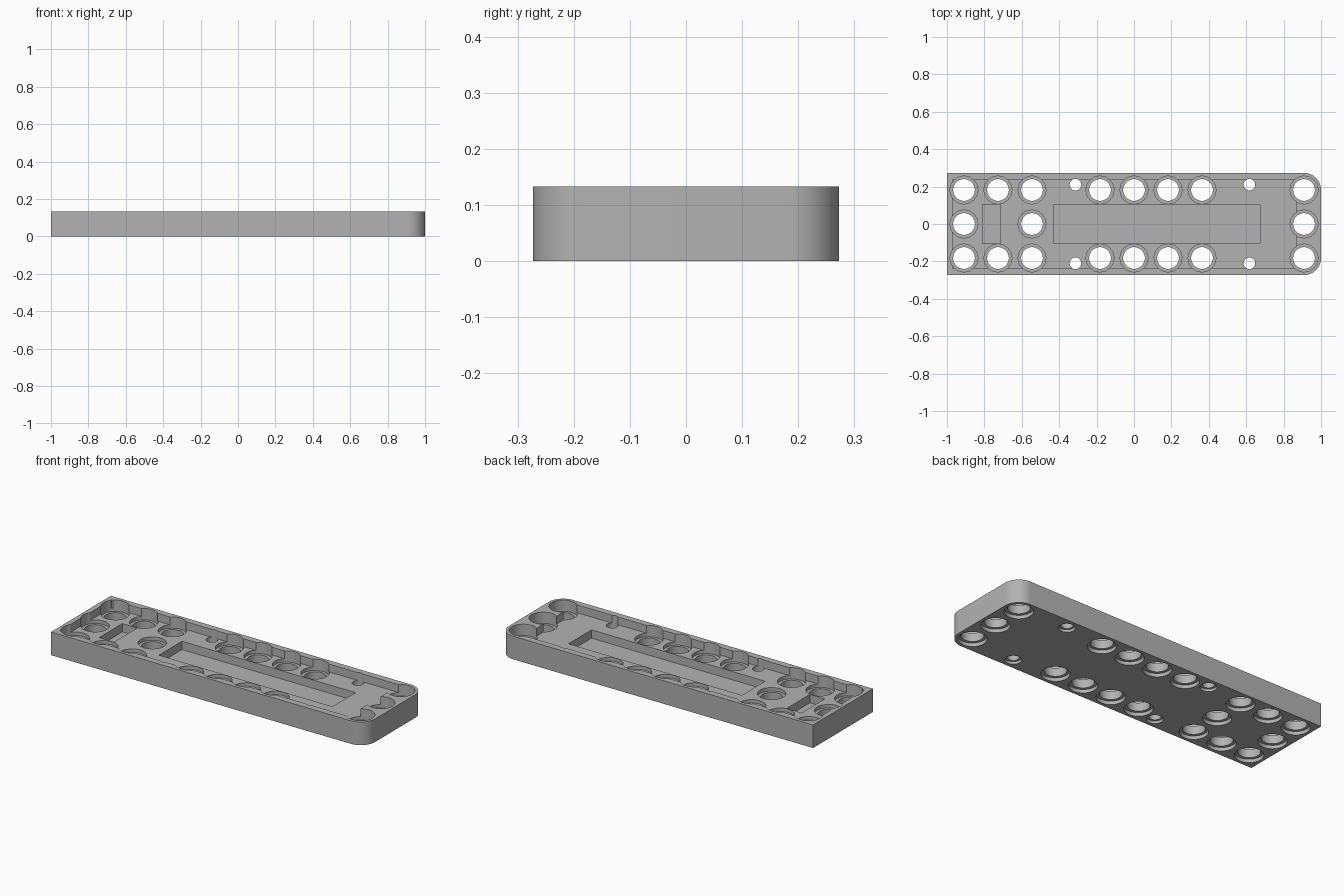
import bpy, bmesh, math

cube = bpy.data.objects.get("Cube")
if cube:
    bpy.data.objects.remove(cube)

PITCH = 2 / 11
HEIGHT, FLOOR, POCKET = 0.133, 0.088, 0.04
HALF_W = 1.5 * PITCH

grey = bpy.data.materials.new("mid grey")
grey.use_nodes = True
colour = (0.45, 0.45, 0.45, 1)
grey.diffuse_color = colour
grey.node_tree.nodes["Principled BSDF"].inputs["Base Color"].default_value = colour


def make_object(name, bm):
    bmesh.ops.recalc_face_normals(bm, faces=bm.faces)
    mesh = bpy.data.meshes.new(name)
    bm.to_mesh(mesh)
    bm.free()
    mesh.materials.append(grey)
    obj = bpy.data.objects.new(name, mesh)
    bpy.context.collection.objects.link(obj)
    return obj


def prism(bm, outline, z0, z1):
    """Extrude a flat outline from z0 to z1."""
    face = bm.faces.new([bm.verts.new((x, y, z0)) for x, y in outline])
    top = bmesh.ops.extrude_face_region(bm, geom=[face])["geom"]
    for v in top:
        if isinstance(v, bmesh.types.BMVert):
            v.co.z = z1


def box(bm, x0, x1, half_y, z0, z1):
    prism(bm, [(x0, -half_y), (x1, -half_y), (x1, half_y), (x0, half_y)], z0, z1)


def lathe(bm, cx, cy, profile, sides=48):
    """Closed turned solid from (radius, z) pairs, bottom to top."""
    rings = [[bm.verts.new((cx + r * math.cos(math.tau * i / sides),
                            cy + r * math.sin(math.tau * i / sides), z))
              for i in range(sides)] for r, z in profile]
    for low, high in zip(rings, rings[1:]):
        for i in range(sides):
            j = (i + 1) % sides
            bm.faces.new((low[i], low[j], high[j], high[i]))
    bm.faces.new(rings[0])
    bm.faces.new(rings[-1])


# Body: square at the right end, rounded corners at the left end
bm = bmesh.new()
radius = PITCH / 2
arc = [(1 - radius + radius * math.cos(a), HALF_W - radius + radius * math.sin(a))
       for a in (math.pi / 2 * i / 16 for i in range(17))]
outline = [(-1, -HALF_W)] + [(x, -y) for x, y in reversed(arc)] + arc + [(-1, HALF_W)]
prism(bm, outline, 0, HEIGHT)
body = make_object("base_plate", bm)

# Shallow tray in the top
tray = bmesh.new()
box(tray, -0.97, 0.865, 0.235, FLOOR, 0.2)

# Deeper pockets in the tray floor
pockets = bmesh.new()
box(pockets, -0.43, 0.675, 0.105, POCKET, 0.2)
box(pockets, -0.81, -0.715, 0.105, POCKET, 0.2)

# Stepped pin holes, and small holes beside the tray walls
holes = bmesh.new()
wide, narrow, step = 0.074, 0.058, 0.02
pin = [(wide, -0.05), (wide, step), (narrow, step), (narrow, FLOOR - step),
       (wide, FLOOR - step), (wide, 0.2)]
spots = [(c, r) for c in (-5, -4, -3, -1, 0, 1, 2, 5) for r in (-1, 1)]
spots += [(c, 0) for c in (-5, -3, 5)]
for col, row in spots:
    lathe(holes, col * PITCH, row * PITCH, pin)
small = [(0.043, -0.05), (0.043, 0.015), (0.031, 0.015), (0.031, 0.2)]
for x in (-0.313, 0.617):
    for y in (-0.21, 0.21):
        lathe(holes, x, y, small, 32)

# Cut the body and drop the cutters
cutters = [make_object(n, b) for n, b in
           (("tray_cutter", tray), ("pocket_cutter", pockets), ("hole_cutter", holes))]
for cutter in cutters:
    cutter.hide_render = True
    mod = body.modifiers.new(cutter.name, "BOOLEAN")
    mod.operation = "DIFFERENCE"
    mod.solver = "EXACT"
    mod.object = cutter
bpy.context.view_layer.update()
cut = bpy.data.meshes.new_from_object(body.evaluated_get(bpy.context.evaluated_depsgraph_get()))
body.modifiers.clear()
body.data = cut
for cutter in cutters:
    bpy.data.objects.remove(cutter)

bpy.ops.object.select_all(action="DESELECT")
body.select_set(True)
bpy.context.view_layer.objects.active = body
bpy.ops.object.shade_smooth_by_angle(angle=math.radians(30))
